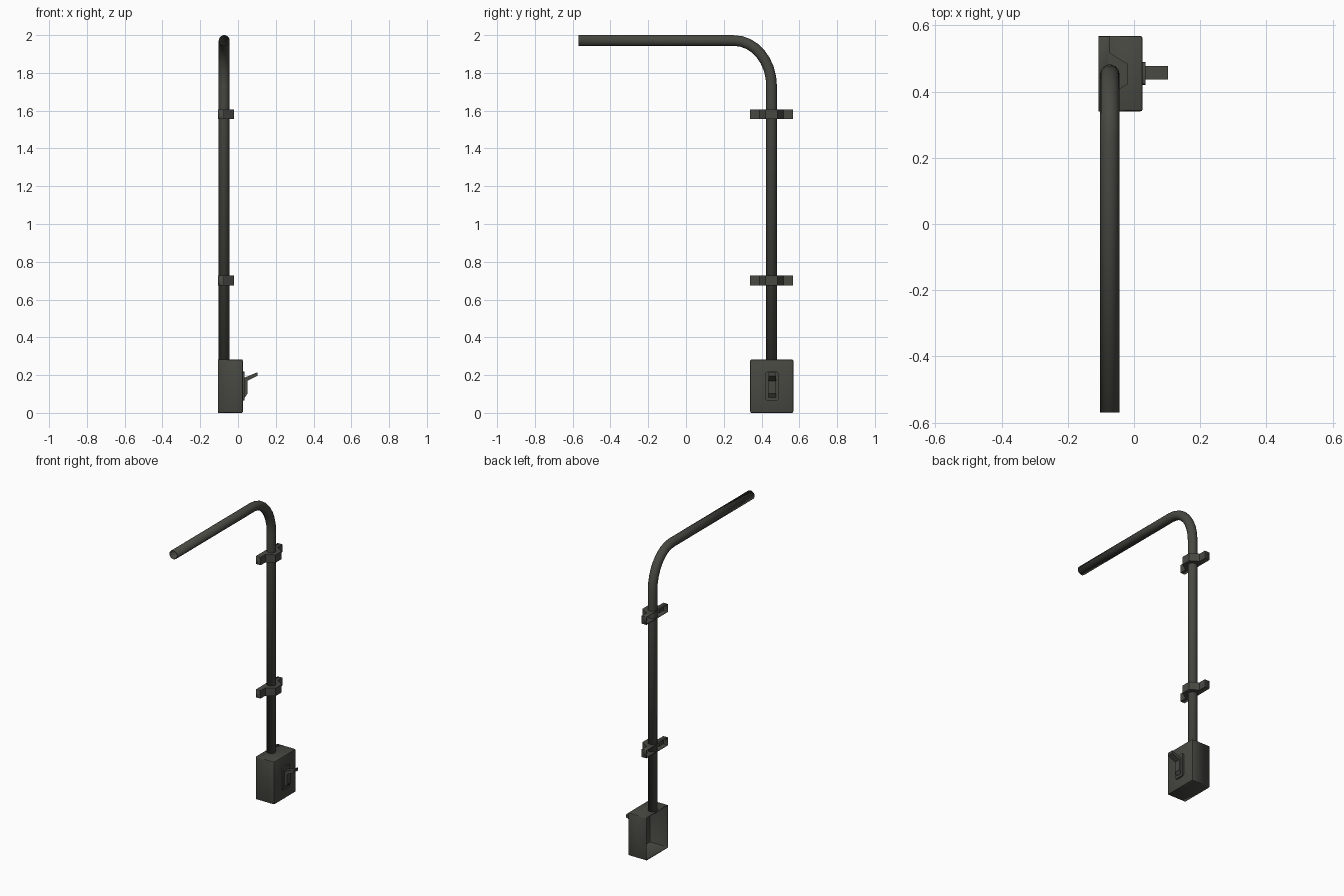
import bpy, bmesh
from math import sin, cos, pi, radians
from mathutils import Vector

cube = bpy.data.objects.get("Cube")
if cube:
    bpy.data.objects.remove(cube, do_unlink=True)

metal = bpy.data.materials.new("dark_grey_metal")
metal.use_nodes = True
colour = (0.065, 0.065, 0.055, 1)
metal.diffuse_color = colour
metal.node_tree.nodes["Principled BSDF"].inputs["Base Color"].default_value = colour

PIPE_X, PIPE_Y, PIPE_R = -0.073, 0.453, 0.029
BACK_X = -0.107


def finish(name, bm, wall=0, smooth=30):
    """Turn a bmesh into an object, with an inward wall if it is a shell."""
    bmesh.ops.recalc_face_normals(bm, faces=bm.faces)
    mesh = bpy.data.meshes.new(name)
    bm.to_mesh(mesh)
    bm.free()
    mesh.materials.append(metal)
    obj = bpy.data.objects.new(name, mesh)
    bpy.context.collection.objects.link(obj)
    if wall:
        mod = obj.modifiers.new("wall", "SOLIDIFY")
        mod.thickness = wall
        mod.offset = -1
    bpy.ops.object.select_all(action="DESELECT")
    obj.select_set(True)
    bpy.context.view_layer.objects.active = obj
    bpy.ops.object.shade_smooth_by_angle(angle=radians(smooth))
    return obj


def box(lo, hi):
    bm = bmesh.new()
    bmesh.ops.create_cube(bm, size=1)
    lo, hi = Vector(lo), Vector(hi)
    for v in bm.verts:
        v.co = (lo + hi) / 2 + v.co * (hi - lo)
    return bm


def prism(points, offset):
    bm = bmesh.new()
    face = bm.faces.new([bm.verts.new(p) for p in points])
    out = bmesh.ops.extrude_face_region(bm, geom=[face])
    verts = [g for g in out["geom"] if isinstance(g, bmesh.types.BMVert)]
    bmesh.ops.translate(bm, verts=verts, vec=offset)
    return bm


def open_back(bm):
    """Remove the faces that lie on the wall side."""
    back = [f for f in bm.faces if all(abs(v.co.x - BACK_X) < 1e-4 for v in f.verts)]
    bmesh.ops.delete(bm, geom=back, context="FACES_ONLY")


# Bent pipe, open at both ends: (y, z, tilt of the ring)
SIDES, STEPS = 14, 8
path = [(PIPE_Y, 0.27, 0)]
for i in range(STEPS + 1):
    a = i / STEPS * pi / 2
    path.append((0.255 + (PIPE_Y - 0.255) * cos(a), 1.73 + 0.241 * sin(a), a))
path.append((-0.57, 1.971, pi / 2))
bm = bmesh.new()
rings = []
for y, z, tilt in path:
    ring = []
    for k in range(SIDES):
        t = 2 * pi * k / SIDES
        out = PIPE_R * sin(t)
        ring.append(bm.verts.new((PIPE_X + PIPE_R * cos(t),
                                  y + out * cos(tilt), z + out * sin(tilt))))
    rings.append(ring)
for a, b in zip(rings, rings[1:]):
    for k in range(SIDES):
        n = (k + 1) % SIDES
        bm.faces.new((a[k], a[n], b[n], b[k]))
finish("bent_pipe", bm, wall=0.003, smooth=40)

# Hat-shaped wall clamps, hollow at the back
half = [(BACK_X, 0.113), (PIPE_X, 0.113), (PIPE_X, 0.064), (-0.02, 0.031)]
hat = half + [(x, -d) for x, d in reversed(half)]
for name, z in (("lower_clamp", 0.675), ("upper_clamp", 1.555)):
    bm = prism([(x, PIPE_Y + d, z) for x, d in hat], (0, 0, 0.052))
    open_back(bm)
    finish(name, bm, wall=0.003)

# Switch box with softened front edges and an open back
bm = box((BACK_X, 0.34, 0), (0.026, 0.568, 0.283))
edges = [e for e in bm.edges if any(v.co.x > 0 for v in e.verts)]
bmesh.ops.bevel(bm, geom=edges, offset=0.007, segments=2, affect="EDGES", profile=0.5)
open_back(bm)
finish("switch_box", bm, wall=0.004)

# Switch plate with clipped corners
bm = box((0.02, 0.42, 0.065), (0.035, 0.49, 0.218))
edges = [e for e in bm.edges if abs(e.verts[0].co.x - e.verts[1].co.x) > 0.01]
bmesh.ops.bevel(bm, geom=edges, offset=0.01, segments=2, affect="EDGES", profile=0.5)
finish("switch_plate", bm)

# Rocker and lever in one side profile (x, z)
lever = [(0.03, 0.08), (0.036, 0.082), (0.05, 0.102), (0.05, 0.17),
         (0.103, 0.196), (0.103, 0.215), (0.038, 0.188), (0.03, 0.188)]
finish("switch_lever", prism([(x, 0.437, z) for x, z in lever], (0, 0.04, 0)))
